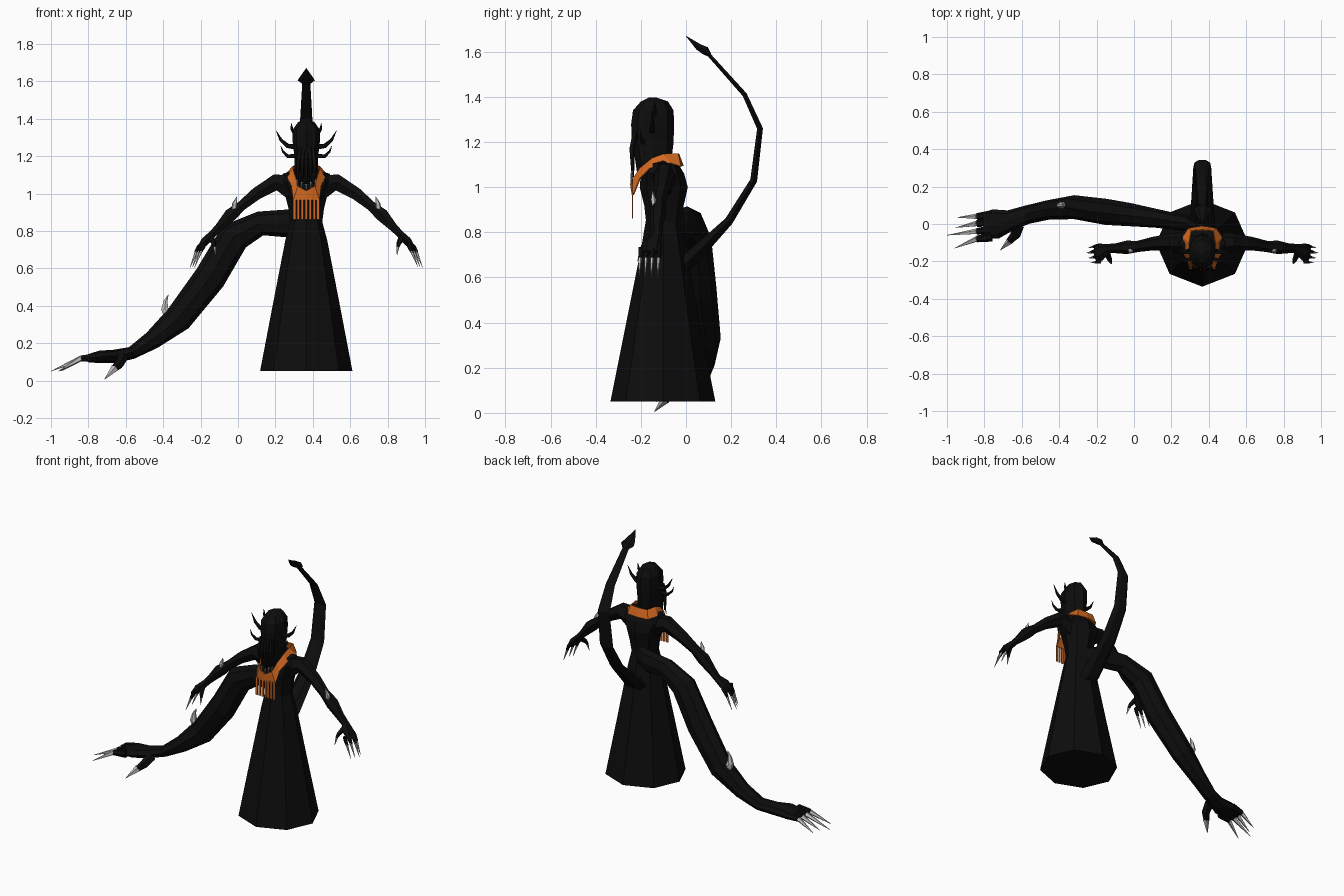
import bpy, bmesh, math
from mathutils import Vector

CX = 0.365  # body axis


def material(name, rgb):
    m = bpy.data.materials.new(name)
    m.diffuse_color = (*rgb, 1)
    return m


BLACK = material("black hide", (0.004, 0.004, 0.004))
ORANGE = material("orange cloth", (0.65, 0.14, 0.015))
GREY = material("grey claw", (0.55, 0.55, 0.55))


def finish(name, bm, mat):
    bmesh.ops.recalc_face_normals(bm, faces=bm.faces)
    me = bpy.data.meshes.new(name)
    bm.to_mesh(me)
    bm.free()
    me.materials.append(mat)
    ob = bpy.data.objects.new(name, me)
    bpy.context.collection.objects.link(ob)
    return ob


def skin(name, rings, mat):
    """Join equal rings of points into a closed skin."""
    bm = bmesh.new()
    rows = [[bm.verts.new(p) for p in r] for r in rings]
    n = len(rows[0])
    for a, b in zip(rows, rows[1:]):
        for i in range(n):
            j = (i + 1) % n
            bm.faces.new((a[i], a[j], b[j], b[i]))
    bm.faces.new(rows[0])
    bm.faces.new(rows[-1])
    return finish(name, bm, mat)


def stack(name, levels, mat, sides=8):
    """Level rings: (z, half width, front y, back y)."""
    rings = []
    for z, hx, y0, y1 in levels:
        ring = []
        for i in range(sides):
            a = 2 * math.pi * i / sides
            ring.append((CX + hx * math.sin(a), (y0 + y1) / 2 - (y1 - y0) / 2 * math.cos(a), z))
        rings.append(ring)
    return skin(name, rings, mat)


def tube(name, path, mat, sides=6, side=(0, 1, 0)):
    """Path points: (x, y, z, radius along side, radius across)."""
    pts = [Vector(p[:3]) for p in path]
    rings = []
    for i, p in enumerate(pts):
        t = (pts[min(i + 1, len(pts) - 1)] - pts[max(i - 1, 0)]).normalized()
        u = Vector(side)
        u = (u - t * u.dot(t)).normalized()
        v = t.cross(u)
        ra, rb = path[i][3], path[i][-1]
        rings.append([p + u * ra * math.cos(2 * math.pi * k / sides)
                      + v * rb * math.sin(2 * math.pi * k / sides) for k in range(sides)])
    return skin(name, rings, mat)


def pair(label, path, mat, **kw):
    """Same limb on both sides of the body axis; path x is given on the left of the front."""
    tube("right_" + label, path, mat, **kw)
    tube("left_" + label, [(2 * CX - p[0], *p[1:]) for p in path], mat, **kw)


# Gown, torso and head
stack("skirt", [(0.05, 0.247, -0.335, 0.13), (0.4, 0.18, -0.265, 0.06),
                (0.75, 0.112, -0.195, -0.005), (0.87, 0.08, -0.175, -0.03)], BLACK)
stack("torso", [(0.83, 0.083, -0.175, -0.025), (0.92, 0.095, -0.185, -0.01),
                (1.0, 0.115, -0.205, 0.008), (1.06, 0.145, -0.2, -0.008),
                (1.105, 0.125, -0.17, -0.035), (1.13, 0.06, -0.16, -0.05)], BLACK)
stack("head", [(1.05, 0.05, -0.215, -0.08), (1.12, 0.062, -0.225, -0.065),
               (1.2, 0.064, -0.24, -0.055), (1.28, 0.073, -0.243, -0.053),
               (1.34, 0.073, -0.235, -0.055), (1.38, 0.045, -0.2, -0.08),
               (1.397, 0.015, -0.165, -0.13)], BLACK)

# Hanging face feelers with pale tips
for i in range(5):
    dx = (i - 2) * 0.022
    zb = 1.045 + abs(i - 2) * 0.012
    tube(f"feeler_{i}", [(CX + dx * 0.8, -0.225, 1.24, 0.014), (CX + dx, -0.24, 1.17, 0.013),
                         (CX + dx * 1.1, -0.236, zb, 0.006)], BLACK, sides=5)
    tube(f"feeler_tip_{i}", [(CX + dx * 1.1, -0.238, zb + 0.005, 0.006),
                             (CX + dx * 1.15, -0.246, zb - 0.03, 0.001)], GREY, sides=4)

# Head horns
pair("upper_horn", [(0.30, -0.15, 1.25, 0.014), (0.265, -0.15, 1.255, 0.013),
                    (0.23, -0.15, 1.285, 0.009), (0.203, -0.15, 1.337, 0.001)], BLACK, sides=5)
pair("lower_horn", [(0.305, -0.19, 1.2, 0.012), (0.265, -0.195, 1.2, 0.01),
                    (0.24, -0.2, 1.225, 0.006), (0.228, -0.2, 1.255, 0.001)], BLACK, sides=5)
pair("brow_horn", [(0.305, -0.14, 1.32, 0.012), (0.288, -0.14, 1.345, 0.008),
                   (0.284, -0.14, 1.378, 0.001)], BLACK, sides=5)

# Collar: inner and outer edge of one half, as (dx, y, z)
inner = [(0, -0.03, 1.148), (0.06, -0.035, 1.15), (0.072, -0.1, 1.148), (0.072, -0.15, 1.13),
         (0.058, -0.205, 1.085), (0.045, -0.236, 1.04), (0, -0.248, 1.015)]
outer = [(0, -0.01, 1.095), (0.075, -0.022, 1.093), (0.107, -0.07, 1.108), (0.1, -0.16, 1.085),
         (0.08, -0.205, 1.04), (0.07, -0.236, 0.965), (0, -0.24, 0.965)]
bm = bmesh.new()
for s in (-1, 1):
    rows = [[bm.verts.new((CX + s * x, y, z)) for x, y, z in edge] for edge in (inner, outer)]
    for k in range(len(inner) - 1):
        bm.faces.new((rows[0][k], rows[0][k + 1], rows[1][k + 1], rows[1][k]))
bmesh.ops.remove_doubles(bm, verts=bm.verts, dist=0.0005)
collar = finish("collar", bm, ORANGE)
collar.modifiers.new("thickness", "SOLIDIFY").thickness = 0.006

# Collar fringe
bm = bmesh.new()
for i in range(7):
    x = CX + (i - 3) * 0.021
    r = bmesh.ops.create_cube(bm, size=1)
    for v in r["verts"]:
        v.co = (x + v.co.x * 0.014, -0.237 + v.co.y * 0.006, 0.918 + v.co.z * 0.115)
finish("fringe", bm, ORANGE)

# Arms with hands, fingers and claws
pair("arm", [(0.29, -0.1, 1.03, 0.06, 0.075), (0.2, -0.095, 1.06, 0.045, 0.05),
             (0.1, -0.105, 1.0, 0.036, 0.038), (0.02, -0.12, 0.935, 0.03, 0.03),
             (-0.04, -0.125, 0.885, 0.036, 0.04), (-0.1, -0.13, 0.82, 0.026, 0.026),
             (-0.135, -0.13, 0.785, 0.024, 0.022), (-0.175, -0.15, 0.745, 0.046, 0.026),
             (-0.205, -0.155, 0.71, 0.042, 0.014)], BLACK)
for i, y in enumerate((-0.118, -0.147, -0.174, -0.2)):
    dx = 0.012 * abs(i - 1)
    pair(f"finger_{i}", [(-0.185, y, 0.735, 0.013), (-0.21 + dx, y, 0.715, 0.012),
                         (-0.226 + dx, y - 0.003, 0.685, 0.009)], BLACK, sides=5)
    pair(f"claw_{i}", [(-0.222 + dx, y - 0.003, 0.692, 0.009),
                       (-0.256 + dx, y - 0.008, 0.606, 0.001)], GREY, sides=5)
pair("thumb", [(-0.145, -0.155, 0.765, 0.018), (-0.13, -0.19, 0.735, 0.013),
               (-0.124, -0.203, 0.712, 0.008)], BLACK, sides=5)
pair("thumb_claw", [(-0.125, -0.202, 0.714, 0.008), (-0.12, -0.215, 0.67, 0.001)], GREY, sides=5)
pair("forearm_spike", [(-0.02, -0.135, 0.9, 0.013, 0.02), (-0.018, -0.145, 0.945, 0.012, 0.014),
                       (-0.005, -0.148, 0.985, 0.001, 0.001)], GREY, sides=5)

# Huge extra arm growing from the back
tube("great_arm", [(0.36, -0.04, 0.84, 0.03, 0.06), (0.27, 0.005, 0.84, 0.042, 0.075),
                   (0.12, 0.03, 0.84, 0.05, 0.065), (-0.02, 0.05, 0.77, 0.062, 0.085),
                   (-0.15, 0.065, 0.55, 0.07, 0.085), (-0.32, 0.09, 0.33, 0.064, 0.075),
                   (-0.46, 0.075, 0.215, 0.052, 0.05), (-0.57, 0.05, 0.147, 0.05, 0.034),
                   (-0.66, 0.02, 0.13, 0.055, 0.035), (-0.74, 0.0, 0.127, 0.08, 0.033),
                   (-0.8, -0.01, 0.118, 0.068, 0.022)], BLACK, sides=8)
for i, (y, tx, ty) in enumerate(((0.05, -0.945, 0.035), (0.012, -0.955, -0.02),
                                 (-0.03, -1.0, -0.06), (-0.07, -0.96, -0.13))):
    tip = Vector((tx, ty, 0.05))
    base = Vector((-0.76, y, 0.125))
    mid = Vector((-0.84, y - 0.01, 0.118))
    tube(f"great_finger_{i}", [(*base, 0.024), (*mid, 0.018)], BLACK)
    tube(f"great_claw_{i}", [(*mid, 0.016), (*tip, 0.001)], GREY, sides=5)
tube("great_thumb", [(-0.62, -0.01, 0.125, 0.032), (-0.635, -0.06, 0.09, 0.028),
                     (-0.665, -0.09, 0.06, 0.019)], BLACK, side=(1, 0, 0))
tube("great_thumb_claw", [(-0.66, -0.088, 0.064, 0.022), (-0.715, -0.14, 0.005, 0.001)],
     GREY, sides=5, side=(1, 0, 0))
tube("great_arm_spike", [(-0.365, 0.1, 0.33, 0.018, 0.03), (-0.392, 0.1, 0.385, 0.018, 0.022),
                         (-0.387, 0.1, 0.425, 0.012, 0.012), (-0.372, 0.1, 0.46, 0.001, 0.001)], GREY)

# Tail: flat ribbon arching over the head, with a barbed tip
tube("tail", [(CX, -0.06, 0.63, 0.07, 0.035), (CX, 0.02, 0.68, 0.066, 0.04),
              (CX, 0.19, 0.85, 0.055, 0.022), (CX, 0.3, 1.03, 0.048, 0.018),
              (CX, 0.328, 1.26, 0.042, 0.015), (CX, 0.26, 1.41, 0.032, 0.012),
              (CX, 0.09, 1.6, 0.021, 0.009)], BLACK, side=(1, 0, 0))
tube("tail_barb", [(CX, 0.105, 1.585, 0.02, 0.01), (CX, 0.085, 1.605, 0.046, 0.022),
                   (CX, 0.055, 1.622, 0.035, 0.017), (CX, 0.0, 1.67, 0.001, 0.001)],
     BLACK, side=(1, 0, 0))
